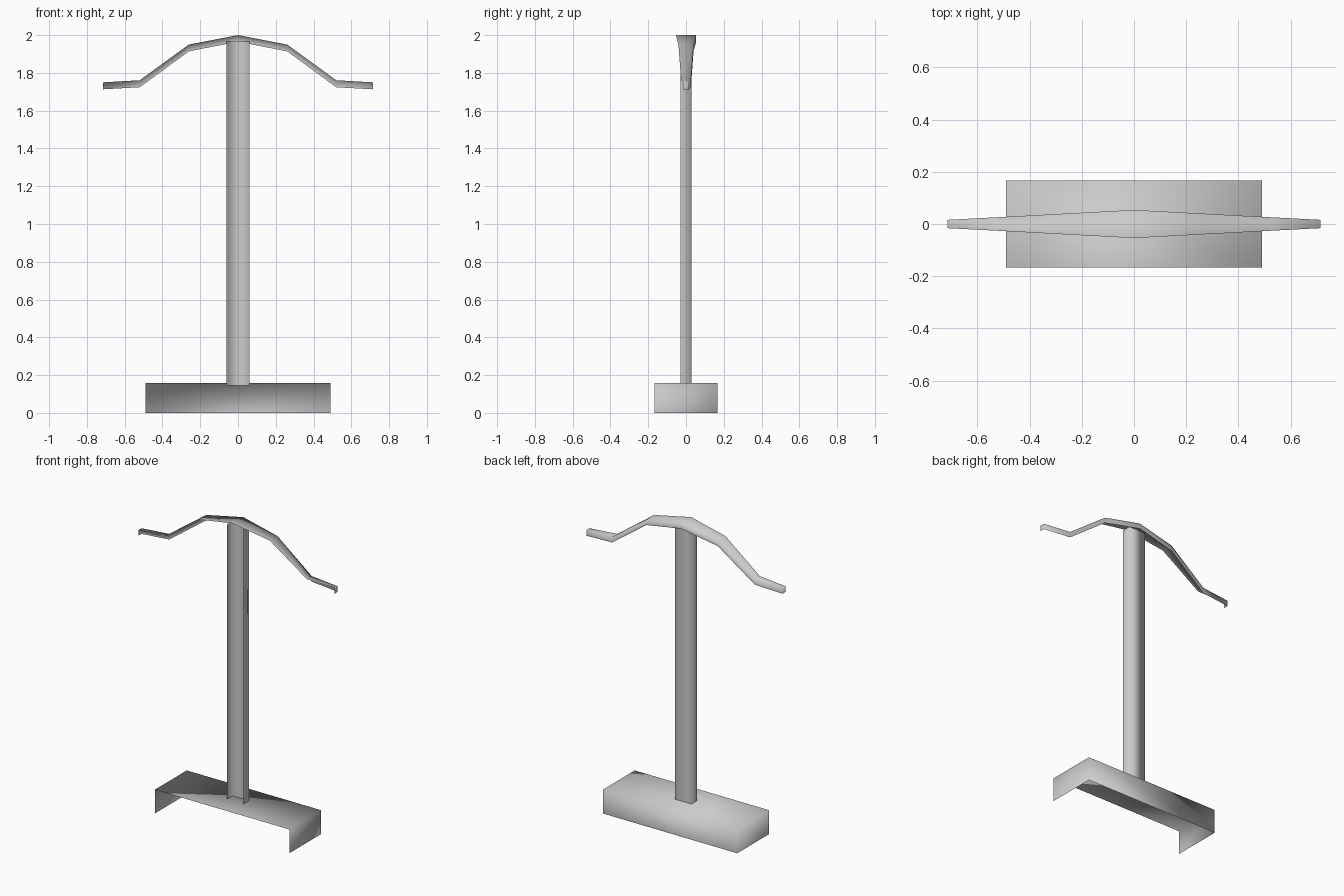
import bpy
import bmesh
from mathutils import Vector

default_cube = bpy.data.objects.get("Cube")
if default_cube:
    bpy.data.objects.remove(default_cube, do_unlink=True)

grey = bpy.data.materials.new("plain_grey")
grey.use_nodes = True
colour = (0.6, 0.6, 0.6, 1)
grey.diffuse_color = colour
grey.node_tree.nodes["Principled BSDF"].inputs["Base Color"].default_value = colour

FRONT, UP, DOWN = Vector((0, -1, 0)), Vector((0, 0, 1)), Vector((0, 0, -1))


def open_shell(name, stations, open_sides):
    """Loft box sections (x, half depth, bottom, top) and remove the open sides."""
    bm = bmesh.new()
    rings = [[bm.verts.new((x, y, z)) for y, z in
              ((-d, low), (d, low), (d, high), (-d, high))]
             for x, d, low, high in stations]
    for a, b in zip(rings, rings[1:]):
        for i in range(4):
            j = (i + 1) % 4
            bm.faces.new((a[i], a[j], b[j], b[i]))
    bm.faces.new(rings[0])
    bm.faces.new(rings[-1])
    bmesh.ops.recalc_face_normals(bm, faces=bm.faces)
    bm.normal_update()
    unwanted = [f for f in bm.faces
                if any(f.normal.dot(side) > 0.7 for side in open_sides)]
    bmesh.ops.delete(bm, geom=unwanted, context="FACES")
    for f in bm.faces:
        f.smooth = True
    mesh = bpy.data.meshes.new(name)
    bm.to_mesh(mesh)
    bm.free()
    mesh.materials.append(grey)
    obj = bpy.data.objects.new(name, mesh)
    bpy.context.collection.objects.link(obj)
    return obj


def mirrored(half):
    """Repeat centre-to-tip stations on the other side of the centre."""
    return [(-x, *rest) for x, *rest in reversed(half) if x > 0] + half


# Base: top, back and two ends
open_shell("base", mirrored([(0.49, 0.166, 0, 0.157)]), (FRONT, DOWN))

# Post: channel open to the front
open_shell("post", mirrored([(0.06, 0.029, 0.145, 1.967)]), (FRONT, DOWN, UP))

# Hanger bar: bent arms tapering toward the tips
arm = [(0, 0.054, 1.965, 2.0), (0.26, 0.04, 1.914, 1.95),
       (0.52, 0.026, 1.724, 1.761), (0.715, 0.016, 1.713, 1.75)]
open_shell("hanger_bar", mirrored(arm), (FRONT, DOWN))
